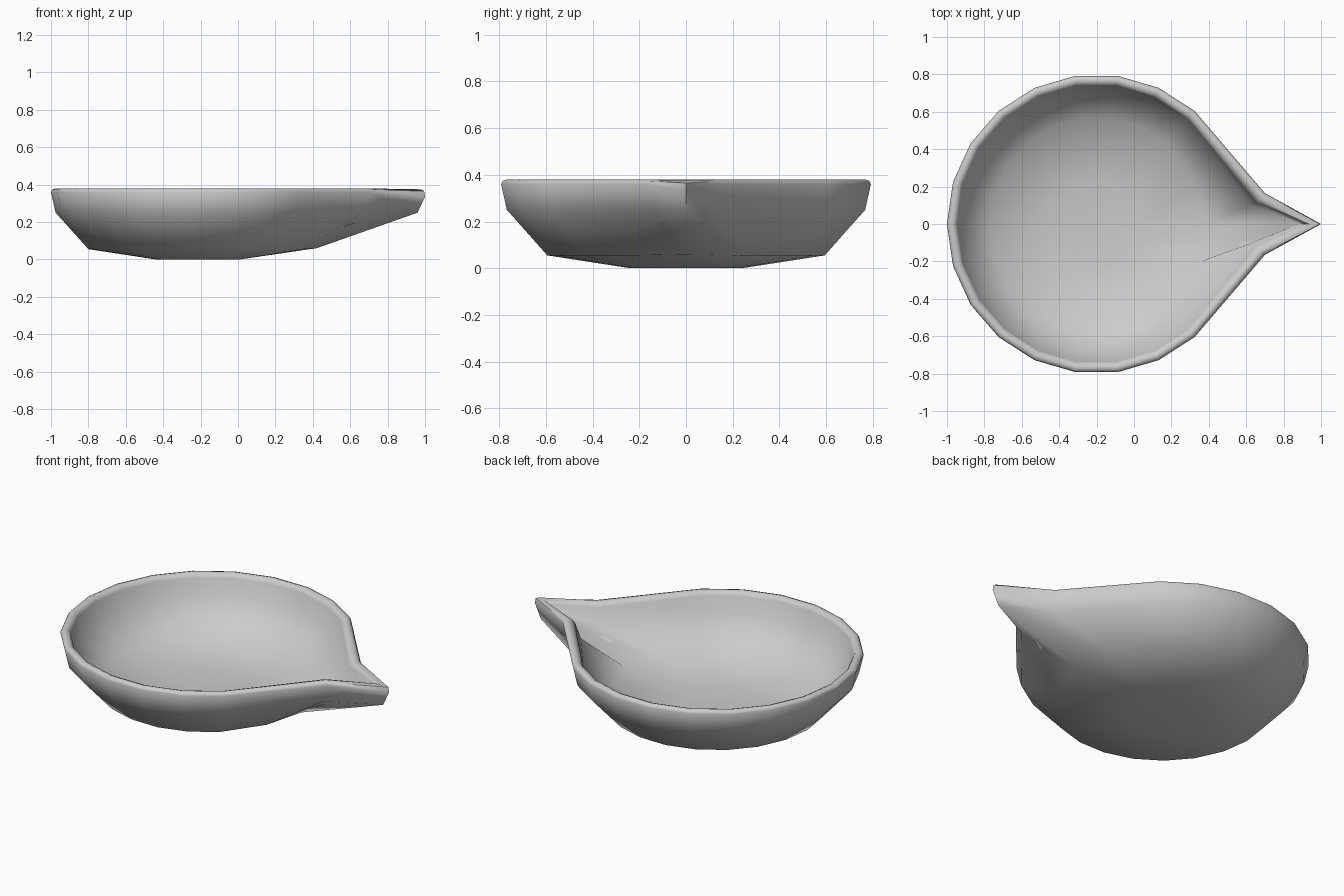
import bpy, bmesh, math

if "Cube" in bpy.data.objects:
    bpy.data.objects.remove(bpy.data.objects["Cube"])

CX = -0.2          # centre of the round body
STEP = math.tau / 22

def ring(bm, z, r, waist_x, waist_y, tip_x, tip_z):
    """Teardrop outline: round back, pinched waist, pointed tip."""
    half = [(CX + r * math.cos(math.pi - k * STEP), r * math.sin(math.pi - k * STEP), z)
            for k in range(1, 9)]
    half.append((waist_x, waist_y, z))
    pts = [(CX - r, 0, z)] + half + [(tip_x, 0, tip_z)]
    pts += [(x, -y, h) for x, y, h in reversed(half)]
    return [bm.verts.new(p) for p in pts]

# z, radius, waist x, waist y, tip x, tip z : outside up, over the rim, inside down
profile = [
    (0.00, 0.24, 0.01, 0.10, 0.03, 0.005),
    (0.055, 0.60, 0.35, 0.23, 0.42, 0.06),
    (0.25, 0.775, 0.67, 0.15, 0.96, 0.25),
    (0.36, 0.80, 0.70, 0.165, 1.00, 0.335),
    (0.374, 0.793, 0.695, 0.16, 0.995, 0.365),
    (0.38, 0.775, 0.68, 0.145, 0.975, 0.375),
    (0.372, 0.755, 0.665, 0.125, 0.945, 0.37),
    (0.355, 0.745, 0.655, 0.115, 0.93, 0.35),
    (0.26, 0.725, 0.62, 0.105, 0.88, 0.275),
    (0.10, 0.57, 0.33, 0.21, 0.40, 0.11),
    (0.05, 0.23, 0.00, 0.09, 0.02, 0.05),
]

# Bowl with pouring spout
bm = bmesh.new()
rings = [ring(bm, *p) for p in profile]
for a, b in zip(rings, rings[1:]):
    n = len(a)
    for i in range(n):
        j = (i + 1) % n
        bm.faces.new((a[i], a[j], b[j], b[i]))
bm.faces.new(rings[0])
bm.faces.new(rings[-1])
bmesh.ops.recalc_face_normals(bm, faces=bm.faces)

mesh = bpy.data.meshes.new("spouted_bowl")
bm.to_mesh(mesh)
bm.free()
bowl = bpy.data.objects.new("spouted_bowl", mesh)
bpy.context.collection.objects.link(bowl)
bpy.context.view_layer.objects.active = bowl
bowl.select_set(True)
bpy.ops.object.shade_smooth_by_angle(angle=math.radians(50))
